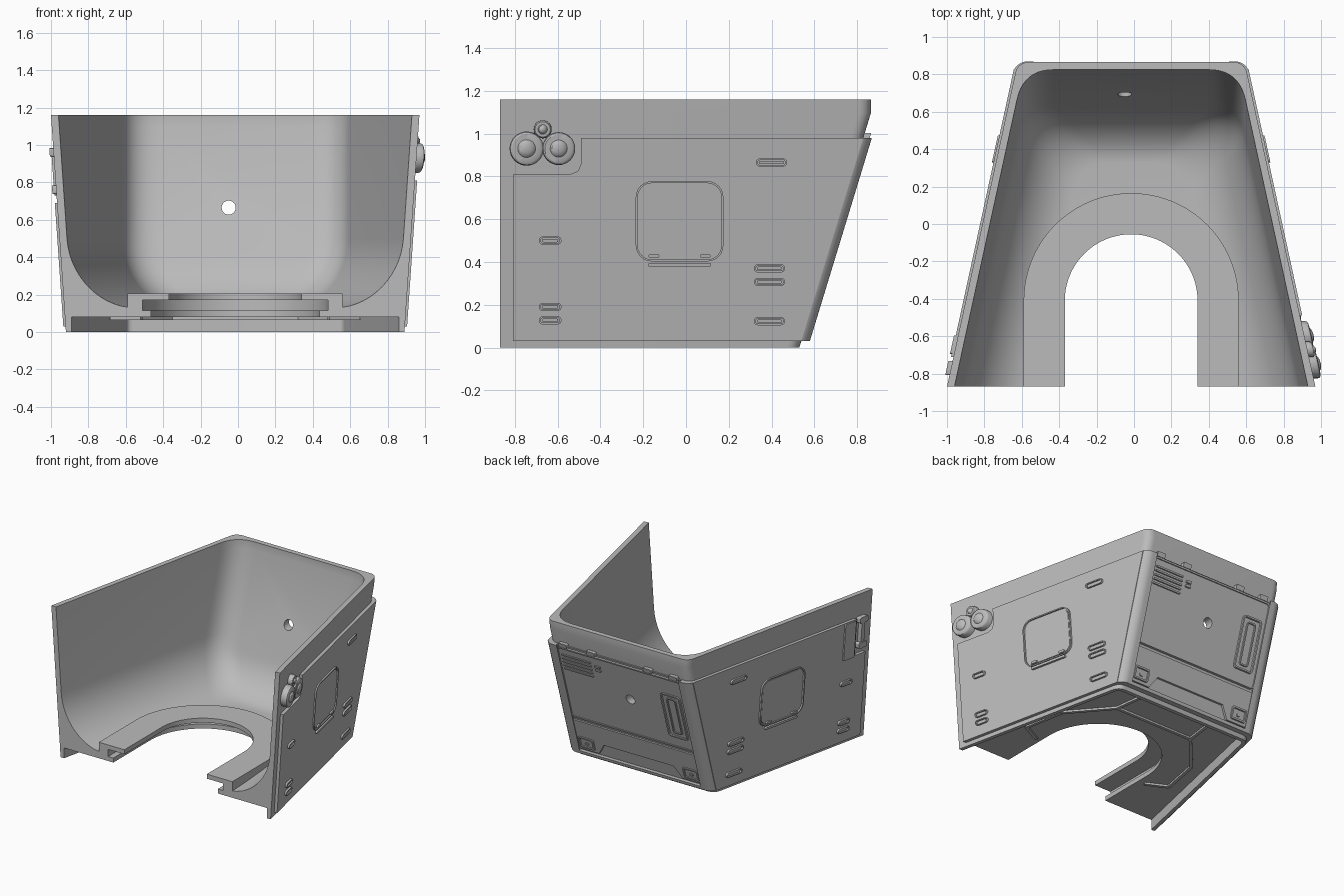
import bpy, bmesh
from math import radians, sin, cos, pi, sqrt
from mathutils import Matrix, Vector

if "Cube" in bpy.data.objects:
    bpy.data.objects.remove(bpy.data.objects["Cube"], do_unlink=True)

CX, FRONT, TOP = -0.015, -0.87, 1.16
ARCH_Y = -0.41

grey = bpy.data.materials.new("plain grey")
grey.use_nodes = True
grey.diffuse_color = (0.5, 0.5, 0.5, 1)
grey.node_tree.nodes["Principled BSDF"].inputs["Base Color"].default_value = (0.5, 0.5, 0.5, 1)


# Tapered body planes: half width of the sides, and the leaning back
def half(y, z):
    return 0.985 - 0.218 * (y - FRONT) - 0.069 * (TOP - z)


def lean(z):
    return 0.53 + 0.305 * z


def side(s):
    return lambda y, z, h: (CX + s * (half(y, z) + h), y, z)


def rear(x, z, h):
    return (CX + x, lean(z) + h, z)


def flat(x, y, h):
    return (CX + x, y, h)


def smooth(ob):
    ob.data.shade_smooth()
    ob.data.set_sharp_from_angle(angle=radians(32))


def finish(name, bm):
    bmesh.ops.recalc_face_normals(bm, faces=bm.faces)
    me = bpy.data.meshes.new(name)
    bm.to_mesh(me)
    bm.free()
    me.materials.append(grey)
    ob = bpy.data.objects.new(name, me)
    bpy.context.collection.objects.link(ob)
    smooth(ob)
    return ob


def loft(name, rings):
    """Closed solid through a stack of equal rings."""
    bm = bmesh.new()
    vs = [[bm.verts.new(p) for p in ring] for ring in rings]
    n = len(vs[0])
    for a, b in zip(vs, vs[1:]):
        for i in range(n):
            bm.faces.new((a[i], a[(i + 1) % n], b[(i + 1) % n], b[i]))
    bm.faces.new(vs[0])
    bm.faces.new(vs[-1])
    return finish(name, bm)


def prism(name, pts, h0, h1, surf):
    return loft(name, [[surf(a, b, h) for a, b in pts] for h in (h0, h1)])


def frame(name, outer, inner, h0, h1, surf):
    """Raised closed outline between two matching loops."""
    bm = bmesh.new()
    loops = [[bm.verts.new(surf(a, b, h)) for a, b in pts]
             for pts, h in ((outer, h0), (outer, h1), (inner, h1), (inner, h0))]
    n = len(outer)
    for k in range(4):
        a, b = loops[k], loops[(k + 1) % 4]
        for i in range(n):
            bm.faces.new((a[i], a[(i + 1) % n], b[(i + 1) % n], b[i]))
    return finish(name, bm)


def rrect(u, v, w, h, r, seg=6):
    pts = []
    for q, (a, b) in enumerate(((1, 1), (-1, 1), (-1, -1), (1, -1))):
        for i in range(seg + 1):
            t = (q + i / seg) * pi / 2
            pts.append((u + a * (w / 2 - r) + r * cos(t), v + b * (h / 2 - r) + r * sin(t)))
    return pts


def outline(name, u, v, w, h, r, edge, h0, h1, surf):
    inner = rrect(u, v, w - 2 * edge, h - 2 * edge, max(r - edge, 0.002))
    return frame(name, rrect(u, v, w, h, r), inner, h0, h1, surf)


def cut(ob, *cutters):
    bpy.context.view_layer.objects.active = ob
    for c in cutters:
        m = ob.modifiers.new("cut", 'BOOLEAN')
        m.object, m.operation, m.solver = c, 'DIFFERENCE', 'EXACT'
        bpy.ops.object.modifier_apply(modifier=m.name)
    smooth(ob)


def u_ring(z, wall, r, front, ds=0, db=0, zz=None):
    """Plan outline at height z with two rounded back corners."""
    yb = min(lean(z), 0.865) - wall - db
    w = lambda y: half(y, z) - wall - ds
    corner = Vector((w(yb), yb))
    a = Vector((w(yb - r), yb - r))
    b = Vector((w(yb) - r, yb))
    pts = [Vector((w(front), front))]
    for i in range(11):
        t = i / 10
        pts.append(a * (1 - t) ** 2 + corner * 2 * t * (1 - t) + b * t * t)
    pts += [Vector((-p.x, p.y)) for p in reversed(pts)]
    return [flat(p.x, p.y, z if zz is None else zz) for p in pts]


def arch(r, front):
    pts = [(r * cos(pi * i / 48), ARCH_Y + r * sin(pi * i / 48)) for i in range(49)]
    return [(r, front)] + pts + [(-r, front)]


# Body: tapered tub, open at the front, hollowed with a soft floor edge
body = loft("body_shell", [u_ring(z, 0, 0.06, FRONT) for z in (0, 1.098, TOP)])
levels = [0.13 + 0.37 * (1 - cos(pi / 2 * i / 14)) for i in range(15)] + [1.098, 1.3]
bend = lambda z, z0, rz, r: r * (1 - sqrt(max(0, 1 - (max(0, z0 - z) / rz) ** 2)))
cavity = loft("cavity_cutter", [u_ring(z, 0.04, 0.16, -1.2, bend(z, 0.5, 0.37, 0.34),
                                       bend(z, 0.38, 0.25, 0.2)) for z in levels])
under = loft("underside_cutter", [u_ring(0, 0.03, 0.03, -1.2, zz=z) for z in (-0.1, 0.08)])
slot_low = prism("arch_cutter_low", arch(0.45, -1.2), -0.2, 0.12, flat)
slot_mid = prism("arch_cutter_mid", arch(0.495, -1.2), 0.115, 0.4, flat)
hole = prism("hole_cutter", rrect(-0.035, 0.665, 0.075, 0.075, 0.037), -0.3, 0.3, rear)
cut(body, cavity, under, slot_low, slot_mid, hole)

# Arched floor rim with an overhanging lip
rim_parts = (("floor_rim", 0.495, 0.10, 0.18), ("floor_rim_lip", 0.355, 0.17, 0.205))
for name, r, z0, z1 in rim_parts:
    frame(name, arch(0.575, FRONT), arch(r, FRONT), z0, z1, flat)
    # the front ends of the band stay closed because the legs share one plane
    ob = bpy.data.objects[name]
    bm = bmesh.new()
    bm.from_mesh(ob.data)
    bridge = [f for f in bm.faces if max(v.co.x for v in f.verts) - min(v.co.x for v in f.verts) > 0.6]
    bmesh.ops.delete(bm, geom=bridge, context='FACES_ONLY')
    bmesh.ops.holes_fill(bm, edges=[e for e in bm.edges if e.is_boundary], sides=4)
    loose = [e for e in bm.edges if not e.link_faces]
    bmesh.ops.delete(bm, geom=loose, context='EDGES')
    bmesh.ops.recalc_face_normals(bm, faces=bm.faces)
    bm.to_mesh(ob.data)
    bm.free()
    smooth(ob)

# Underside ribs
for s, word in ((1, "left"), (-1, "right")):
    path = [(0.50, -0.5), (0.66, -0.42), (0.60, -0.1), (0.34, 0.2), (0.30, 0.5)]
    for i, (p, q) in enumerate(zip(path, path[1:])):
        p, q = Vector(p), Vector(q)
        n = (q - p).orthogonal().normalized() * 0.012
        prism(f"{word}_underside_rib_{i + 1}", [(s * v.x, v.y) for v in (p - n, q - n, q + n, p + n)],
              0.065, 0.085, flat)
prism("underside_cross_rib", rrect(0, 0.2, 0.68, 0.024, 0.005), 0.065, 0.085, flat)

# Side armour plates with a notched front top corner
notches = {1: [(-0.49, 0.98), (-0.49, 0.86), (-0.505, 0.825), (-0.54, 0.81), (-0.81, 0.81)],
           -1: [(-0.71, 0.98), (-0.71, 0.69), (-0.81, 0.69)]}
for s, word in ((1, "left"), (-1, "right")):
    surf = side(s)
    base = [(-0.81, 0.03), (lean(0.03), 0.03), (lean(0.98), 0.98)]
    prism(f"{word}_side_plate", base + notches[s], -0.015, 0.025, surf)

    # Rounded rear corner post, swept up the leaning back
    sec = [(-0.02, 0.025), (-0.02, -0.05), (0.04, -0.07)]
    sec += [(-0.02 + 0.06 * cos(t), -0.035 + 0.06 * sin(t)) for t in (i * pi / 16 for i in range(9))]
    loft(f"{word}_rear_corner", [[surf(lean(z) + d, z, h) for d, h in sec] for z in (0.03, 0.98)])

    # Raised pill slots
    pills = [(0.40, 0.865, 0.145), (0.39, 0.37, 0.145), (0.39, 0.307, 0.145), (0.39, 0.123, 0.145),
             (-0.635, 0.5, 0.105), (-0.635, 0.19, 0.105), (-0.635, 0.127, 0.105)]
    for i, (y, z, w) in enumerate(pills):
        outline(f"{word}_slot_rim_{i + 1}", y, z, w, 0.038, 0.018, 0.008, 0.02, 0.04, surf)
        prism(f"{word}_slot_core_{i + 1}", rrect(y, z, w - 0.03, 0.016, 0.007), 0.02, 0.034, surf)

    # Hatch, hinges and handle
    outline(f"{word}_hatch_rim", -0.03, 0.59, 0.41, 0.375, 0.075, 0.009, 0.02, 0.036, surf)
    prism(f"{word}_hatch_door", rrect(-0.03, 0.59, 0.375, 0.34, 0.06), 0.02, 0.03, surf)
    prism(f"{word}_hatch_handle", rrect(-0.03, 0.386, 0.295, 0.018, 0.008), 0.02, 0.042, surf)
    for i, y in enumerate((-0.15, 0.09)):
        prism(f"{word}_hatch_hinge_{i + 1}", rrect(y, 0.428, 0.05, 0.018, 0.008), 0.02, 0.042, surf)

# Round lamps on the left side
for i, (y, z, r, h) in enumerate(((-0.745, 0.93, 0.08, 0.055), (-0.595, 0.93, 0.077, 0.05),
                                  (-0.67, 1.02, 0.042, 0.04))):
    steps = [(1, -0.01), (1, h - 0.015), (0.95, h - 0.005), (0.85, h), (0.52, h),
             (0.42, h + 0.009), (0.25, h + 0.014), (0.05, h + 0.016)]
    loft(f"lamp_{i + 1}", [[side(1)(y + r * k * cos(pi * j / 16), z + r * k * sin(pi * j / 16), d)
                            for j in range(32)] for k, d in steps])

# Latch in the right side notch
R = side(-1)
prism("latch_cover", rrect(-0.645, 0.83, 0.10, 0.29, 0.01), 0, 0.035, R)
prism("latch_bar", rrect(-0.77, 0.85, 0.03, 0.24, 0.012), -0.01, 0.03, R)
for i, z in enumerate((0.76, 0.96)):
    prism(f"latch_bracket_{i + 1}", rrect(-0.77, z, 0.075, 0.045, 0.01), -0.01, 0.035, R)

# Rear panels
back = prism("rear_base_panel", rrect(0, 0.505, 1.16, 0.95, 0.005), -0.01, 0.01, rear)
upper = prism("rear_upper_panel", rrect(0, 0.655, 1.06, 0.60, 0.03), 0, 0.022, rear)
for ob in (back, upper):
    cut(ob, hole)
outline("rear_upper_rim", 0, 0.655, 1.08, 0.62, 0.035, 0.012, 0, 0.03, rear)
prism("rear_bottom_rail", rrect(0, 0.042, 1.12, 0.024, 0.004), -0.01, 0.04, rear)
lower = [(0.53, 0.32), (0.53, 0.07), (0.36, 0.07), (0.30, 0.16)]
prism("rear_lower_panel", lower + [(-x, z) for x, z in reversed(lower)], 0, 0.026, rear)
for s, word in ((1, "left"), (-1, "right")):
    outline(f"{word}_rear_box_rim", s * 0.45, 0.135, 0.13, 0.09, 0.012, 0.012, 0.02, 0.038, rear)
    prism(f"{word}_rear_box_stud", rrect(s * 0.45, 0.13, 0.03, 0.02, 0.008), 0.02, 0.034, rear)
for i in range(5):
    prism(f"vent_slat_{i + 1}", rrect(0.38, 0.90 - 0.03 * i, 0.25, 0.012, 0.005), 0.015, 0.032, rear)
for i, z in enumerate((0.85, 0.88)):
    prism(f"vent_switch_{i + 1}", rrect(0.2, z, 0.045, 0.018, 0.004), 0.015, 0.034, rear)
outline("rear_slot_rim", -0.41, 0.63, 0.17, 0.38, 0.025, 0.012, 0.015, 0.036, rear)
outline("rear_slot_inner_rim", -0.41, 0.63, 0.08, 0.31, 0.02, 0.01, 0.015, 0.032, rear)
for i, x in enumerate((0.48, 0.24, -0.25, -0.47)):
    prism(f"rear_clip_{i + 1}", rrect(x, 0.985, 0.07, 0.035, 0.006), -0.01, 0.03, rear)

# Remove the cutting helpers
for c in (cavity, under, slot_low, slot_mid, hole):
    bpy.data.objects.remove(c, do_unlink=True)
